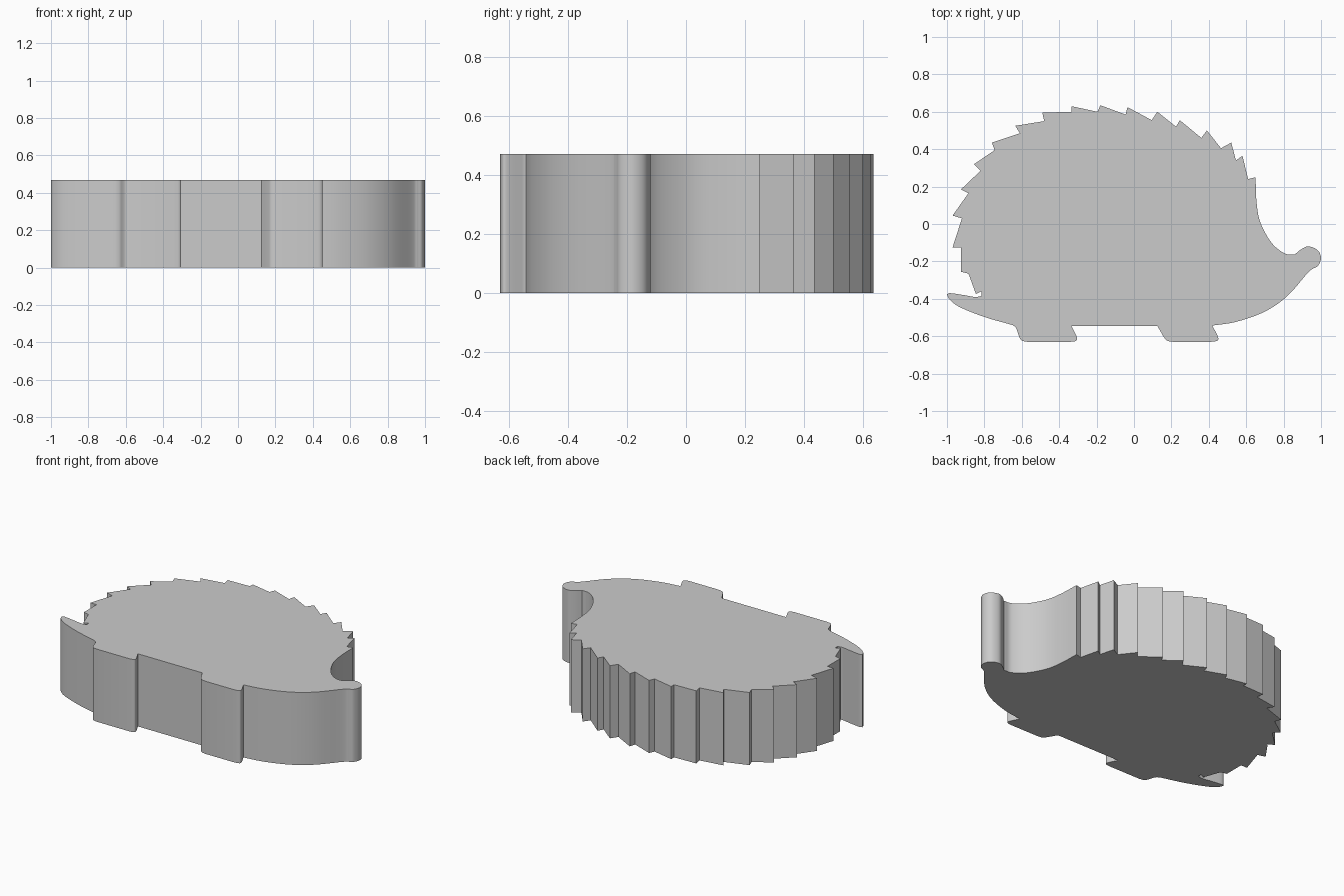
import bpy
import bmesh
import math
from mathutils import Vector

HEIGHT = 0.47
STEPS = 6

default_cube = bpy.data.objects.get("Cube")
if default_cube:
    bpy.data.objects.remove(default_cube, do_unlink=True)


def smooth_path(points):
    """Catmull-Rom curve through the given points."""
    pts = [Vector(p) for p in points]
    pts = [2 * pts[0] - pts[1]] + pts + [2 * pts[-1] - pts[-2]]
    path = []
    for a, b, c, d in zip(pts, pts[1:], pts[2:], pts[3:]):
        for step in range(STEPS):
            t = step / STEPS
            path.append(0.5 * (2 * b + (c - a) * t
                               + (2 * a - 5 * b + 4 * c - d) * t ** 2
                               + (3 * b - a - 3 * c + d) * t ** 3))
    path.append(pts[-2])
    return path


def join_paths(*paths):
    """Chain paths into one closed outline without doubled points."""
    outline = []
    for path in paths:
        for point in map(Vector, path):
            if not outline or (point - outline[-1]).length > 0.002:
                outline.append(point)
    if (outline[0] - outline[-1]).length < 0.002:
        outline.pop()
    return outline


def extrude_outline(name, outline, height, material):
    bm = bmesh.new()
    base = bm.faces.new([bm.verts.new((p.x, p.y, 0)) for p in outline])
    grown = bmesh.ops.extrude_face_region(bm, geom=[base], use_keep_orig=True)
    top = [g for g in grown["geom"] if isinstance(g, bmesh.types.BMVert)]
    bmesh.ops.translate(bm, verts=top, vec=(0, 0, height))
    bmesh.ops.recalc_face_normals(bm, faces=bm.faces)
    mesh = bpy.data.meshes.new(name)
    bm.to_mesh(mesh)
    bm.free()
    mesh.materials.append(material)
    obj = bpy.data.objects.new(name, mesh)
    bpy.context.collection.objects.link(obj)
    return obj


def flat_material(name, color):
    mat = bpy.data.materials.new(name)
    mat.use_nodes = True
    mat.diffuse_color = color
    mat.node_tree.nodes["Principled BSDF"].inputs["Base Color"].default_value = color
    return mat


# Saw-toothed back, from the forehead round to the tail
spines = [
    (.65, .25), (.61, .24), (.58, .365), (.545, .34), (.52, .435), (.465, .405),
    (.39, .5), (.36, .46), (.245, .555), (.225, .52), (.125, .6), (.095, .555),
    (-.035, .625), (-.045, .585), (-.18, .635), (-.195, .6), (-.335, .63),
    (-.335, .6), (-.49, .595), (-.48, .55), (-.635, .525), (-.61, .485),
    (-.76, .435), (-.745, .395), (-.855, .32), (-.82, .285), (-.925, .185),
    (-.885, .165), (-.97, .045), (-.92, .03), (-.97, -.125), (-.925, -.125),
    (-.925, -.255), (-.885, -.265), (-.845, -.375), (-.815, -.36), (-.815, -.385),
]

# Pointed tail and rump
tail_top = smooth_path([(-.815, -.385), (-.85, -.39), (-.91, -.38), (-.98, -.37), (-1, -.375)])
rump = smooth_path([(-1, -.375), (-.985, -.405), (-.93, -.445), (-.8, -.497), (-.65, -.54)])

# Feet: rounded heel, flat sole, rounded toe, notch back to the belly
hind_heel = smooth_path([(-.65, -.54), (-.63, -.557), (-.615, -.6), (-.6, -.623), (-.57, -.63)])
hind_toe = smooth_path([(-.34, -.63), (-.312, -.625), (-.305, -.607), (-.335, -.545)])
fore_heel = smooth_path([(.125, -.545), (.16, -.605), (.178, -.624), (.21, -.63)])
fore_toe = smooth_path([(.41, -.63), (.442, -.625), (.45, -.607), (.42, -.545)])

# Throat, round nose and hollow brow
throat = smooth_path([(.42, -.543), (.55, -.522), (.7, -.468), (.82, -.385), (.93, -.26), (.96, -.237)])
nose = smooth_path([(.96, -.237), (.985, -.222), (1, -.18), (.98, -.138), (.93, -.12), (.89, -.138), (.86, -.163)])
brow = smooth_path([(.86, -.163), (.805, -.157), (.735, -.1), (.675, .01), (.655, .12), (.65, .25)])

grey = flat_material("plain grey", (0.6, 0.6, 0.6, 1))
outline = join_paths(spines, tail_top, rump, hind_heel, hind_toe,
                     fore_heel, fore_toe, throat, nose, brow)
body = extrude_outline("hedgehog_body", outline, HEIGHT, grey)

# Soft curves with crisp spines and rims
bpy.ops.object.select_all(action="DESELECT")
body.select_set(True)
bpy.context.view_layer.objects.active = body
bpy.ops.object.shade_smooth_by_angle(angle=math.radians(30))
